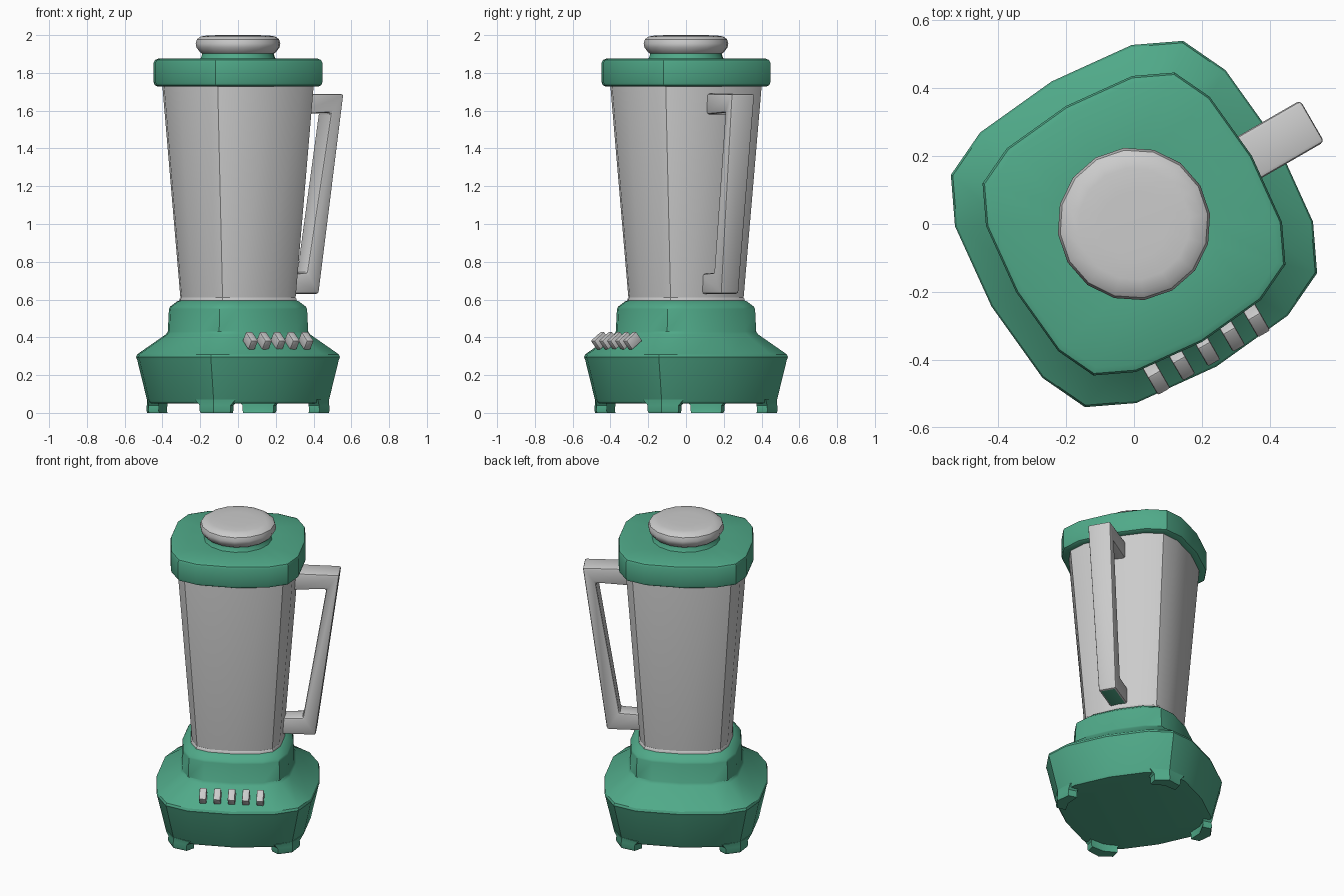
import bpy, bmesh, math
from mathutils import Matrix, Vector

if "Cube" in bpy.data.objects:
    bpy.data.objects.remove(bpy.data.objects["Cube"])

TURN = Matrix.Rotation(math.radians(30), 4, 'Z')   # whole model is turned on its base
green = bpy.data.materials.new("green_plastic")
green.diffuse_color = (0.08, 0.40, 0.25, 1)
green.use_nodes = True
green.node_tree.nodes["Principled BSDF"].inputs["Base Color"].default_value = green.diffuse_color
grey = bpy.data.materials.new("grey_plastic")

# Rounded-square outline, unit scale = base width, 16 points
QUARTER = [(0.485, 0), (0.46, 0.258), (0.395, 0.395), (0.258, 0.46)]
OUTLINE = [Matrix.Rotation(k * math.pi / 2, 2) @ Vector(p) for k in range(4) for p in QUARTER]
CIRCLE = [Vector((math.cos(a), math.sin(a))) for a in (i * math.tau / 16 for i in range(16))]


def finish(bm, name, mat=None, local=Matrix(), bevel=0, angle=32):
    bmesh.ops.recalc_face_normals(bm, faces=bm.faces)
    if bevel:
        bmesh.ops.bevel(bm, geom=bm.edges[:], offset=bevel, segments=2, profile=0.5, affect='EDGES')
    bm.transform(TURN @ local)
    me = bpy.data.meshes.new(name)
    bm.to_mesh(me)
    bm.free()
    me.shade_smooth()
    me.set_sharp_from_angle(angle=math.radians(angle))
    if mat:
        me.materials.append(mat)
    ob = bpy.data.objects.new(name, me)
    bpy.context.collection.objects.link(ob)
    return ob


def loft(rings):
    """Skin a stack of equal-length point rings and cap both ends."""
    bm = bmesh.new()
    vs = [[bm.verts.new(p) for p in r] for r in rings]
    n = len(vs[0])
    for a, b in zip(vs, vs[1:]):
        for i in range(n):
            j = (i + 1) % n
            bm.faces.new((a[i], a[j], b[j], b[i]))
    bm.faces.new(vs[0])
    bm.faces.new(vs[-1])
    return bm


def stack(name, profile, outline, unit, mat=None):
    """Profile of (half width in front view, z) swept round an outline."""
    finish(loft([[(p.x * w / unit, p.y * w / unit, z) for p in outline] for w, z in profile]), name, mat)


# Motor base with stepped collar
stack("base", [(0.46, 0.05), (0.475, 0.052), (0.484, 0.065), (0.537, 0.28), (0.543, 0.295),
               (0.537, 0.31), (0.385, 0.415), (0.374, 0.43), (0.368, 0.55), (0.362, 0.562),
               (0.325, 0.59), (0.31, 0.595)], OUTLINE, 0.543, green)

# Four corner feet
foot = [(0.50, 0), (0.467, 0.085), (0.41, 0.085), (0.43, 0), (0.41, -0.085), (0.467, -0.085)]
for k in range(4):
    rings = [[(r * g, t * w, z) for r, t in foot]
             for g, w, z in [(0.995, 0.95, 0), (1.005, 1.0, 0.012), (1.0, 1.0, 0.04), (1.0, 1.3, 0.07)]]
    finish(loft(rings), f"foot_{k + 1}", green, Matrix.Rotation(math.radians(45 + 90 * k), 4, 'Z'))

# Tapered jug
stack("jug", [(0.30, 0.58), (0.314, 0.585), (0.312, 0.602), (0.307, 0.61), (0.403, 1.73),
              (0.40, 1.75)], OUTLINE, 0.543)

# Lid with raised collar
stack("lid", [(0.39, 1.728), (0.43, 1.728), (0.444, 1.735), (0.449, 1.75), (0.449, 1.855),
              (0.443, 1.868), (0.425, 1.875), (0.23, 1.875)], OUTLINE, 0.543, green)
stack("lid_collar", [(0.205, 1.87), (0.195, 1.885), (0.19, 1.91)], CIRCLE, 1, green)

# Round cap knob
stack("cap", [(0.185, 1.898), (0.203, 1.91), (0.222, 1.935), (0.226, 1.955), (0.219, 1.978),
              (0.20, 1.992), (0.165, 1.998), (0.10, 2.0)], CIRCLE, 1)

# C-shaped handle, a little narrower at the bottom
shape = [(0.33, 1.69), (0.608, 1.688), (0.465, 0.63), (0.25, 0.63),
         (0.25, 0.735), (0.39, 0.742), (0.53, 1.59), (0.33, 1.58)]
half = lambda z: 0.055 + 0.015 * (z - 0.63)
handle = finish(loft([[(x, s * half(z), z) for x, z in shape] for s in (-1, 1)]), "handle", grey, bevel=0.012)
handle.data.materials.append(green)
for f in handle.data.polygons:                      # green underside
    if f.normal.z < -0.95 and f.center.z < 0.65:
        f.material_index = 1

# Row of five buttons on the sloping front
for i in range(5):
    bm = bmesh.new()
    bmesh.ops.create_cube(bm, size=1, matrix=Matrix.Diagonal((0.042, 0.078, 0.06, 1)))
    place = Matrix.Translation((0.085 * (i - 2), -0.425, 0.382)) @ Matrix.Rotation(math.radians(38), 4, 'X')
    finish(bm, f"button_{i + 1}", None, place, bevel=0.006)

grey.diffuse_color = (0.8, 0.8, 0.8, 1)
grey.use_nodes = True
grey.node_tree.nodes["Principled BSDF"].inputs["Base Color"].default_value = grey.diffuse_color
